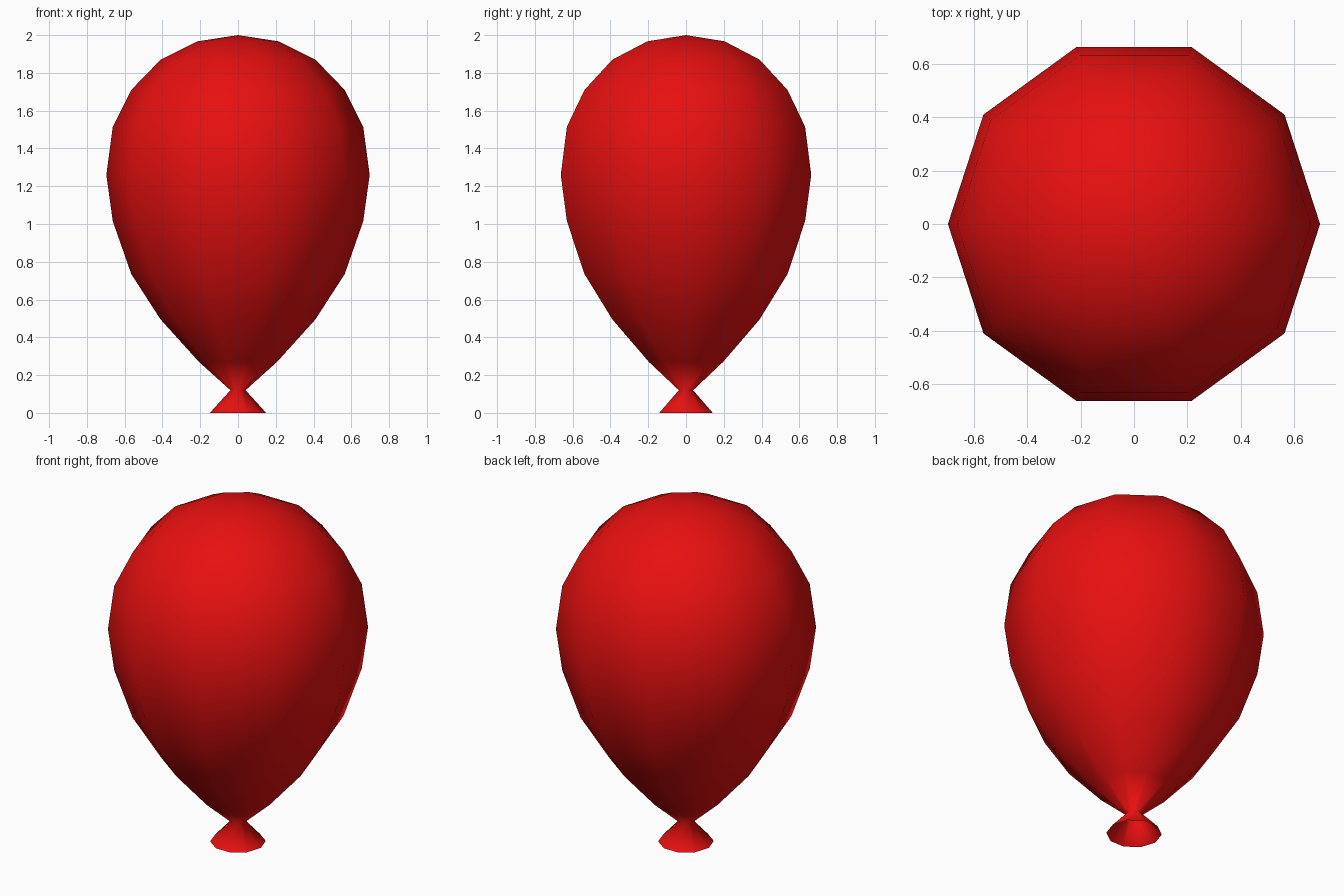
import bpy, bmesh
from math import sin, cos, pi

if "Cube" in bpy.data.objects:
    bpy.data.objects.remove(bpy.data.objects["Cube"])

SIDES = 10
# balloon profile from the rim up: (radius, height)
PROFILE = [(0.149, 0.0), (0.04, 0.12), (0.207, 0.27), (0.41, 0.495),
           (0.565, 0.735), (0.663, 1.015), (0.697, 1.26), (0.663, 1.515),
           (0.565, 1.71), (0.41, 1.87), (0.215, 1.967)]

bm = bmesh.new()
rings = [[bm.verts.new((r * cos(2 * pi * i / SIDES), r * sin(2 * pi * i / SIDES), z))
          for i in range(SIDES)] for r, z in PROFILE]

# skin between rings, leaving the flared mouth open
for low, high in zip(rings, rings[1:]):
    for i in range(SIDES):
        j = (i + 1) % SIDES
        bm.faces.new((low[i], low[j], high[j], high[i]))

# crown
top = bm.verts.new((0, 0, 2.0))
for i in range(SIDES):
    bm.faces.new((rings[-1][i], rings[-1][(i + 1) % SIDES], top))

for f in bm.faces:
    f.smooth = True
mesh = bpy.data.meshes.new("balloon")
bm.to_mesh(mesh)
bm.free()

# red rubber
mat = bpy.data.materials.new("red_rubber")
mat.diffuse_color = (0.8, 0.005, 0.005, 1)
mat.use_nodes = True
mat.node_tree.nodes["Principled BSDF"].inputs["Base Color"].default_value = mat.diffuse_color
mesh.materials.append(mat)
balloon = bpy.data.objects.new("balloon", mesh)
bpy.context.collection.objects.link(balloon)
